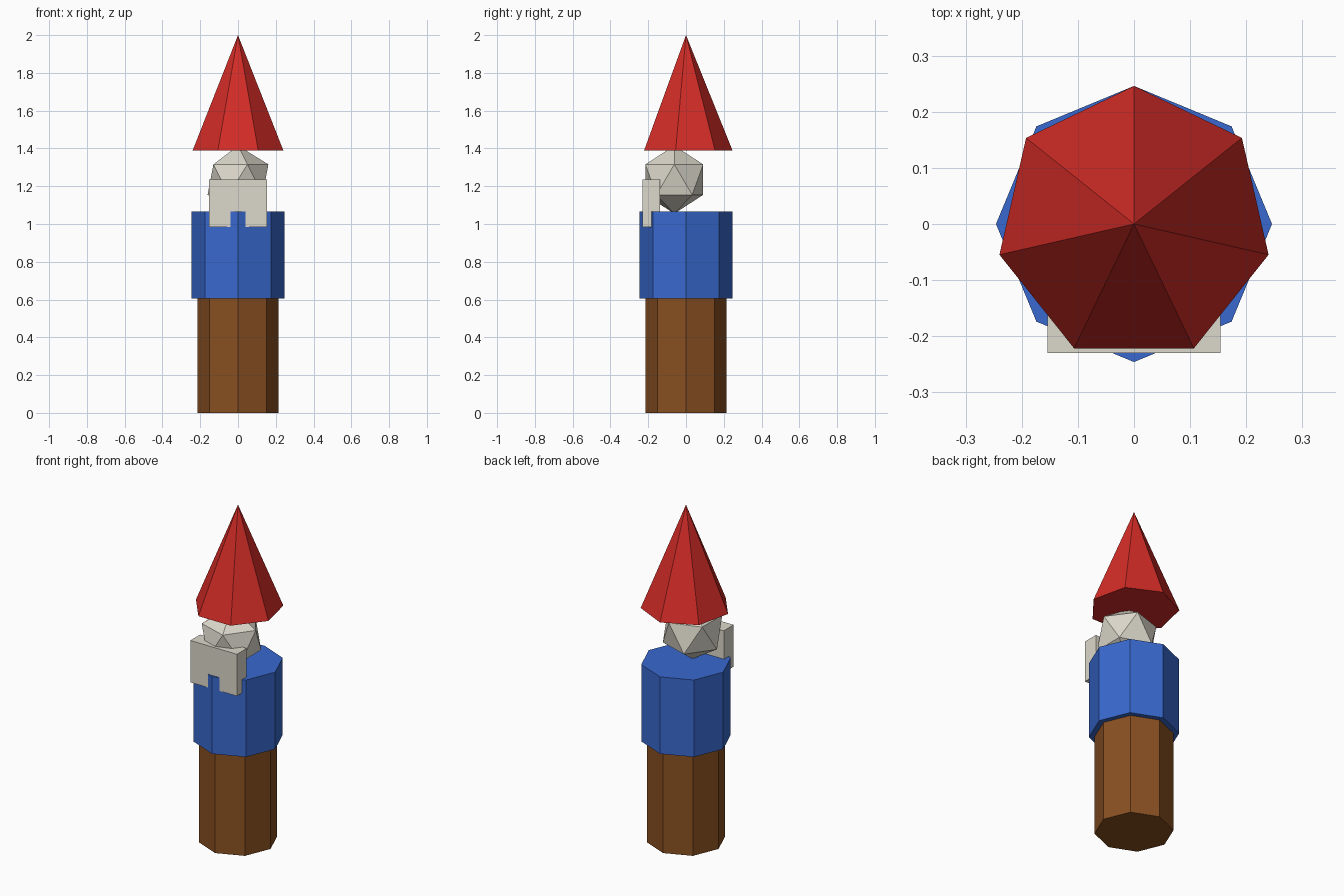
import bpy
import bmesh
from mathutils import Matrix, Vector

if "Cube" in bpy.data.objects:
    bpy.data.objects.remove(bpy.data.objects["Cube"])


def part(name, color, build):
    """Make a flat-shaded coloured object from a bmesh-filling function."""
    bm = bmesh.new()
    build(bm)
    mesh = bpy.data.meshes.new(name)
    bm.to_mesh(mesh)
    bm.free()
    mat = bpy.data.materials.new(name + "_colour")
    mat.diffuse_color = (*color, 1.0)
    mat.use_nodes = True
    mat.node_tree.nodes["Principled BSDF"].inputs["Base Color"].default_value = mat.diffuse_color
    mesh.materials.append(mat)
    obj = bpy.data.objects.new(name, mesh)
    bpy.context.collection.objects.link(obj)
    return obj


def prism(sides, r_bottom, r_top, z0, z1):
    """Upright capped prism or cone between two heights."""
    def build(bm):
        bmesh.ops.create_cone(
            bm, cap_ends=True, segments=sides, radius1=r_bottom, radius2=r_top,
            depth=z1 - z0, matrix=Matrix.Translation((0, 0, (z0 + z1) / 2)))
        bmesh.ops.remove_doubles(bm, verts=bm.verts, dist=1e-5)
    return build


def box(lo, hi):
    lo, hi = Vector(lo), Vector(hi)

    def build(bm):
        size = Matrix.Diagonal((*(hi - lo), 1.0))
        bmesh.ops.create_cube(bm, size=1, matrix=Matrix.Translation((lo + hi) / 2) @ size)
    return build


def ball(centre, radius):
    def build(bm):
        bmesh.ops.create_icosphere(bm, subdivisions=1, radius=radius,
                                   matrix=Matrix.Translation(centre))
    return build


BROWN = (0.25, 0.08, 0.015)
BLUE = (0.04, 0.14, 0.62)
CREAM = (0.72, 0.69, 0.60)
RED = (0.65, 0.025, 0.02)

# Octagonal legs and coat
part("legs", BROWN, prism(8, 0.215, 0.215, 0.0, 0.605))
part("coat", BLUE, prism(8, 0.246, 0.246, 0.605, 1.065))

# Faceted head, set slightly forward
part("head", CREAM, ball((0, -0.062, 1.235), 0.18))

# Blocky beard, the coat's front corner pokes through it
part("beard", CREAM, box((-0.154, -0.23, 0.985), (0.154, -0.138, 1.235)))

# Seven-sided pointed hat
part("hat", RED, prism(7, 0.246, 0.0, 1.39, 2.0))
